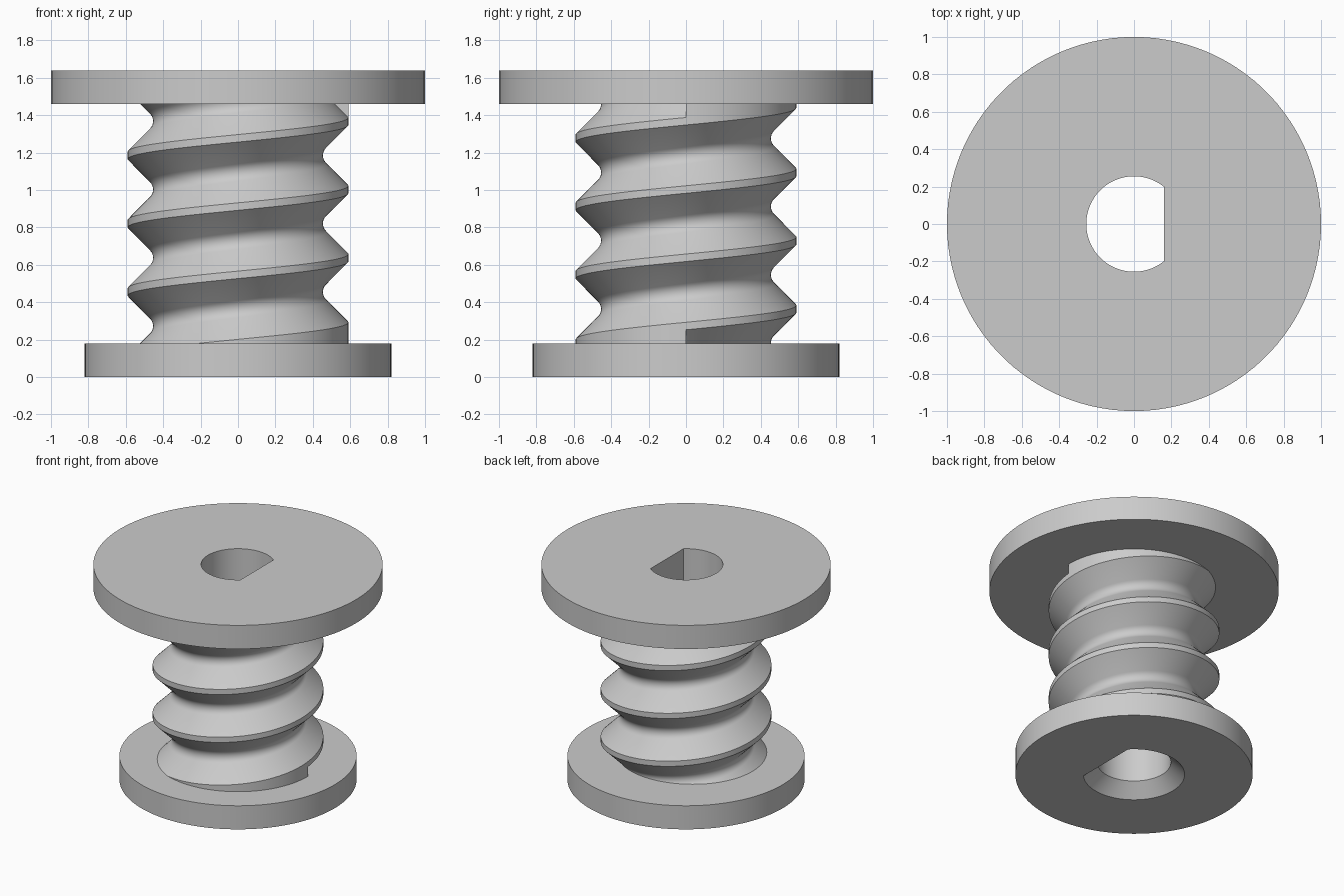
import bpy, bmesh
from math import sin, cos, pi, radians, acos

cube = bpy.data.objects.get("Cube")
if cube:
    bpy.data.objects.remove(cube)

mat = bpy.data.materials.new("plain grey")
mat.use_nodes = True
GREY = (0.6, 0.6, 0.6, 1)
mat.diffuse_color = GREY
mat.node_tree.nodes["Principled BSDF"].inputs["Base Color"].default_value = GREY

SEG, FLAT_SEG = 108, 30       # sides per turn, and how many span the bore flat
BORE, FLAT = 0.255, 0.16      # D-shaped bore: radius and distance to its flat
CHAMFER = 0.095
BASE_TOP, TOP_UNDER, TOP = 0.18, 1.46, 1.64
BASE_R, TOP_R = 0.82, 1.0
CREST, PITCH, TURNS = 0.59, 0.365, 4
START, HALF = 0.09, 0.1625    # first groove centre height, half groove width
ROOT_R = 0.064                # rounding of the groove root


def ring(bm, radius, z, flat=None):
    """A circle, or a D shape when a flat distance is given."""
    a = acos(flat / radius) if flat else pi * FLAT_SEG / SEG
    verts = []
    for i in range(SEG):
        if i < FLAT_SEG:
            t = -a + 2 * a * i / FLAT_SEG
            r = flat / cos(t) if flat else radius
        else:
            t = a + 2 * (pi - a) * (i - FLAT_SEG) / (SEG - FLAT_SEG)
            r = radius
        verts.append(bm.verts.new((r * cos(t), r * sin(t), z)))
    return verts


def bridge(bm, a, b):
    for i in range(SEG):
        j = (i + 1) % SEG
        bm.faces.new((a[i], a[j], b[j], b[i]))


def finish(bm, name):
    mesh = bpy.data.meshes.new(name)
    bm.to_mesh(mesh)
    bm.free()
    mesh.materials.append(mat)
    obj = bpy.data.objects.new(name, mesh)
    bpy.context.collection.objects.link(obj)
    bpy.ops.object.select_all(action='DESELECT')
    obj.select_set(True)
    bpy.context.view_layer.objects.active = obj
    bpy.ops.object.shade_smooth_by_angle(angle=radians(25))


def flange(name, sections):
    """Closed loft through a loop of ring sections."""
    bm = bmesh.new()
    rings = [ring(bm, *s) for s in sections]
    for k, r in enumerate(rings):
        bridge(bm, r, rings[(k + 1) % len(rings)])
    bmesh.ops.recalc_face_normals(bm, faces=bm.faces)
    finish(bm, name)


# Flanges, the lower one with a countersunk bore
flange("base_flange", [
    (BORE + CHAMFER, 0, FLAT + CHAMFER), (BASE_R, 0), (BASE_R, BASE_TOP),
    (BORE, BASE_TOP, FLAT), (BORE, CHAMFER, FLAT)])
flange("top_flange", [
    (BORE, TOP_UNDER, FLAT), (TOP_R, TOP_UNDER), (TOP_R, TOP), (BORE, TOP, FLAT)])

# Groove cross-section: 45 degree flanks and a rounded root, as (radius, height)
root_edge = ROOT_R * sin(pi / 4)
root_r = CREST - (HALF - root_edge)
arc = [radians(-45 + 90 * i / 8) for i in range(9)]
profile = [(CREST, -HALF)]
profile += [(root_r + ROOT_R * (cos(pi / 4) - cos(a)), ROOT_R * sin(a)) for a in arc]
profile += [(CREST, HALF)]

bm = bmesh.new()


def strip(lower, upper, turns):
    """Wall around the axis between two edges given as turn -> (radius, z)."""
    rows = []
    for i in range(turns[0] * SEG, turns[1] * SEG + 1):
        a = 2 * pi * (i % SEG) / SEG
        rows.append([bm.verts.new((r * cos(a), r * sin(a), z))
                     for r, z in (lower(i / SEG), upper(i / SEG))])
    for p, q in zip(rows, rows[1:]):
        bm.faces.new((p[0], q[0], q[1], p[1]))


def helix(point, shift=0):
    return lambda t: (point[0], START + PITCH * (t + shift) + point[1])


# Screw thread: groove, crest, and the uncut walls at both ends
for p, q in zip(profile, profile[1:]):
    strip(helix(p), helix(q), (0, TURNS))
strip(helix(profile[-1]), helix(profile[0], 1), (0, TURNS - 1))
strip(lambda t: (CREST, -1), helix(profile[0]), (0, 1))
strip(helix(profile[-1]), lambda t: (CREST, TOP + 1), (TURNS - 1, TURNS))

# Flat steps where the groove starts and stops
for turn, order in ((0, 1), (TURNS, -1)):
    bm.faces.new([bm.verts.new((r, 0, START + PITCH * turn + z))
                  for r, z in profile[::order]])
bmesh.ops.remove_doubles(bm, verts=bm.verts, dist=0.0001)

# Trim the thread just inside the flanges
for z, n in ((BASE_TOP - 0.01, -1), (TOP_UNDER + 0.01, 1)):
    bmesh.ops.bisect_plane(bm, geom=bm.verts[:] + bm.edges[:] + bm.faces[:],
                           plane_co=(0, 0, z), plane_no=(0, 0, n), clear_outer=True)

# Bore lining through the screw
bridge(bm, ring(bm, BORE, TOP_UNDER, FLAT), ring(bm, BORE, BASE_TOP, FLAT))
finish(bm, "screw_thread")
